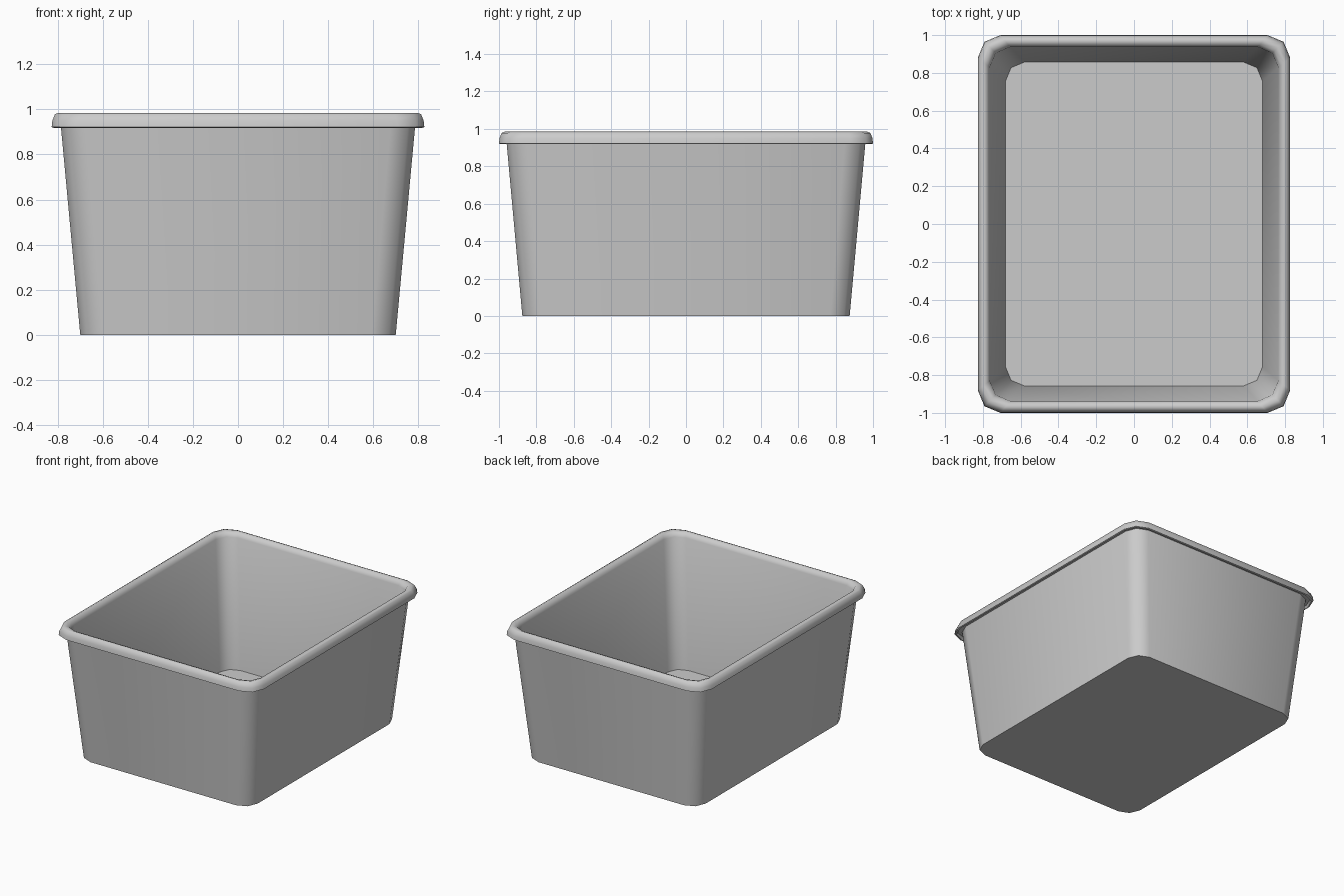
import bpy, bmesh, math

cube = bpy.data.objects.get("Cube")
if cube:
    bpy.data.objects.remove(cube, do_unlink=True)

GREY = (0.6, 0.6, 0.6, 1.0)
mat = bpy.data.materials.new("grey plastic")
mat.use_nodes = True
mat.diffuse_color = GREY
mat.node_tree.nodes["Principled BSDF"].inputs["Base Color"].default_value = GREY

CORNER_STEPS = 2


def ring(bm, hx, hy, z, r):
    """Rounded rectangle of vertices, anticlockwise."""
    verts = []
    for i, (sx, sy) in enumerate(((1, 1), (-1, 1), (-1, -1), (1, -1))):
        for k in range(CORNER_STEPS + 1):
            a = math.pi / 2 * (i + k / CORNER_STEPS)
            verts.append(bm.verts.new((sx * (hx - r) + r * math.cos(a),
                                       sy * (hy - r) + r * math.sin(a), z)))
    return verts


def shell(name, profile, cap_ends):
    """Loft rounded rectangles through (half width, half depth, z, radius)."""
    bm = bmesh.new()
    rings = [ring(bm, *p) for p in profile]
    for lo, hi in zip(rings, rings[1:]):
        n = len(lo)
        for i in range(n):
            j = (i + 1) % n
            bm.faces.new((lo[i], lo[j], hi[j], hi[i]))
    if cap_ends:
        bm.faces.new(list(reversed(rings[0])))
        bm.faces.new(rings[-1])
    bmesh.ops.recalc_face_normals(bm, faces=bm.faces)
    mesh = bpy.data.meshes.new(name)
    bm.to_mesh(mesh)
    bm.free()
    mesh.materials.append(mat)
    obj = bpy.data.objects.new(name, mesh)
    bpy.context.collection.objects.link(obj)
    bpy.ops.object.select_all(action='DESELECT')
    obj.select_set(True)
    bpy.context.view_layer.objects.active = obj
    bpy.ops.object.shade_smooth_by_angle(angle=math.radians(50))
    return obj


# Tapered tub with a folded lip: outside wall, lip, inside wall, floor
shell("storage_tub", [
    (0.70, 0.875, 0.0, 0.105),
    (0.787, 0.96, 0.935, 0.11),
    (0.81, 0.982, 0.935, 0.115),
    (0.818, 0.99, 0.918, 0.118),
    (0.827, 1.0, 0.922, 0.12),
    (0.824, 0.997, 0.95, 0.12),
    (0.813, 0.986, 0.978, 0.118),
    (0.797, 0.97, 0.985, 0.115),
    (0.777, 0.95, 0.978, 0.11),
    (0.764, 0.937, 0.95, 0.108),
    (0.68, 0.857, 0.02, 0.10),
], cap_ends=True)
